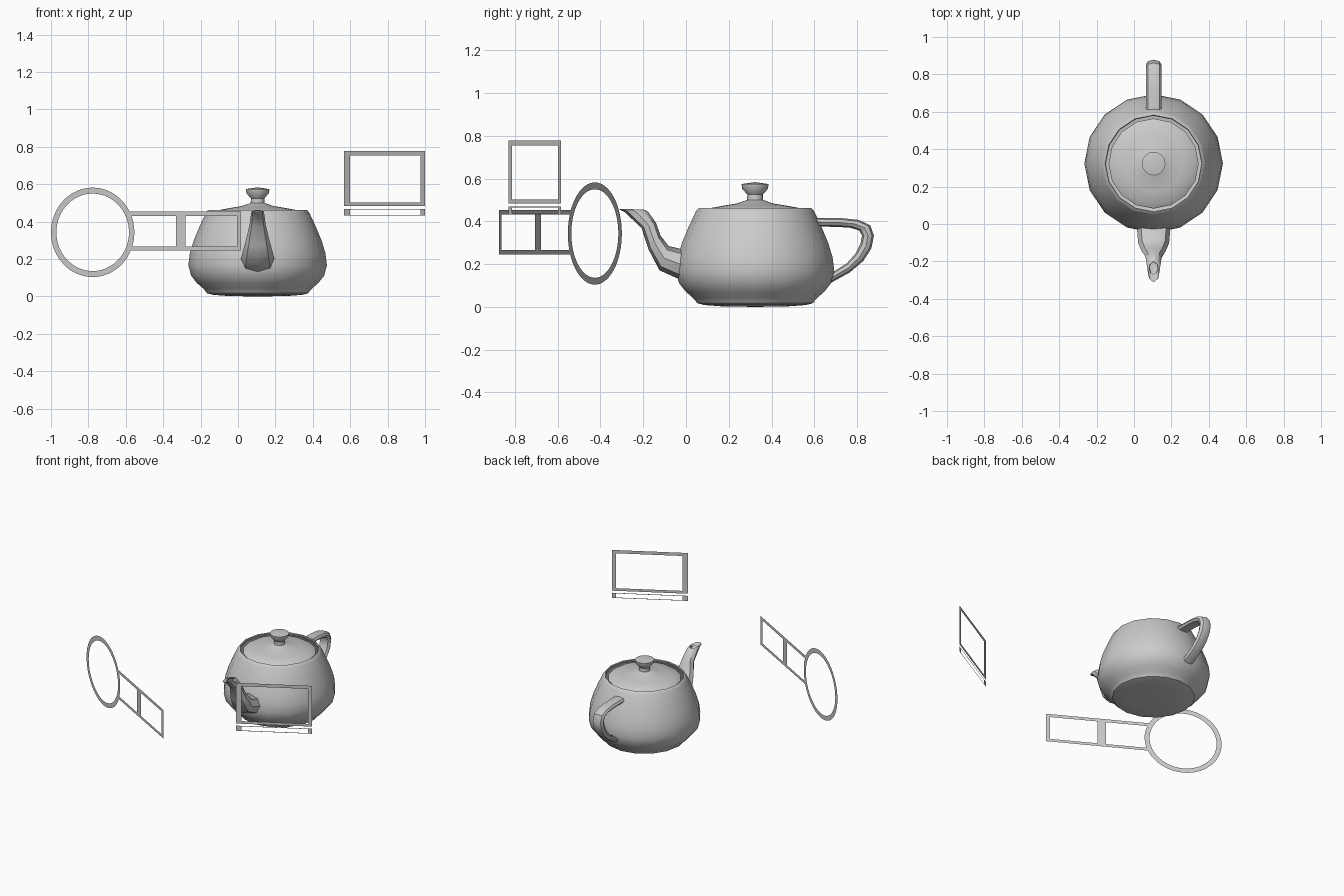
import bpy, bmesh, math

if "Cube" in bpy.data.objects:
    bpy.data.objects.remove(bpy.data.objects["Cube"])

S = 0.1852                 # size of one pot unit
CX, CY = 0.105, 0.323      # pot axis
STEPS = 4                  # segments per curve span


def bez(p, t):
    u = 1 - t
    w = (u**3, 3*u*u*t, 3*u*t*t, t**3)
    return tuple(sum(w[i]*p[i][k] for i in range(4)) for k in range(len(p[0])))


def spans(points):
    """Sample a chain of cubic spans."""
    out = [tuple(points[0])]
    for i in range(0, len(points) - 1, 3):
        out += [bez(points[i:i+4], j/STEPS) for j in range(1, STEPS + 1)]
    return out


def finish(name, verts, faces, smooth=True):
    me = bpy.data.meshes.new(name)
    me.from_pydata(verts, [], faces)
    bm = bmesh.new()
    bm.from_mesh(me)
    bmesh.ops.remove_doubles(bm, verts=bm.verts, dist=1e-5)
    if smooth:
        bmesh.ops.recalc_face_normals(bm, faces=bm.faces)
    bm.to_mesh(me)
    bm.free()
    ob = bpy.data.objects.new(name, me)
    bpy.context.collection.objects.link(ob)
    if smooth:
        bpy.ops.object.select_all(action='DESELECT')
        ob.select_set(True)
        bpy.context.view_layer.objects.active = ob
        bpy.ops.object.shade_smooth_by_angle(angle=math.radians(40))
    return ob


def pot(x, y, z):
    """Pot space (spout along +x) to world (spout towards the front)."""
    return (CX + S*y, CY - S*x, S*z)


def skin(name, rings):
    n = len(rings[0])
    verts = [v for r in rings for v in r]
    faces = [(i*n + j, i*n + (j+1) % n, (i+1)*n + (j+1) % n, (i+1)*n + j)
             for i in range(len(rings) - 1) for j in range(n)]
    return finish(name, verts, faces)


def lathe(name, profile):
    n = 4*STEPS
    skin(name, [[pot(r*math.cos(2*math.pi*k/n), r*math.sin(2*math.pi*k/n), z)
                 for k in range(n)] for r, z in spans(profile)])


def tube(name, stations):
    """Stations: inner x, z, outer x, z, half width of control box."""
    rings = []
    for ax, az, bx, bz, w in spans(stations):
        half = spans([(ax, 0, az), (ax, w, az), (bx, w, bz), (bx, 0, bz)])
        loop = half + [(x, -y, z) for x, y, z in half[-2:0:-1]]
        rings.append([pot(*p) for p in loop])
    skin(name, rings)


# Pot body: rim, wall and base
lathe("pot_body", [(1.4, 2.4), (1.3375, 2.53125), (1.4375, 2.53125), (1.5, 2.4),
                   (1.75, 1.875), (2, 1.35), (2, 0.9), (2, 0.45), (1.5, 0.225),
                   (1.5, 0.15), (1.5, 0.075), (1.425, 0), (0, 0)])
# Lid with knob
lathe("pot_lid", [(0, 3.15), (0.8, 3.15), (0, 2.85), (0.2, 2.7),
                  (0.4, 2.55), (1.3, 2.55), (1.3, 2.4)])
# Handle
tube("pot_handle", [(-1.6, 2.025, -1.5, 2.25, 0.3), (-2.3, 2.025, -2.5, 2.25, 0.3),
                    (-2.7, 2.025, -3, 2.25, 0.3), (-2.7, 1.8, -3, 1.8, 0.3),
                    (-2.7, 1.575, -3, 1.35, 0.3), (-2.5, 1.125, -2.65, 0.9375, 0.3),
                    (-2, 0.9, -1.9, 0.6, 0.3)])
# Spout with turned-in lip
tube("pot_spout", [(1.7, 1.425, 1.7, 0.6, 0.66), (2.6, 1.425, 3.1, 0.825, 0.66),
                   (2.3, 2.1, 2.4, 2.025, 0.25), (2.7, 2.4, 3.3, 2.4, 0.25),
                   (2.8, 2.475, 3.525, 2.49375, 0.25), (2.9, 2.475, 3.45, 2.5125, 0.15),
                   (2.8, 2.4, 3.2, 2.4, 0.15)])


# Flat outlines standing on two slanted vertical planes
def left_plane(x, z):
    return (x, -0.3 - 0.566*(x + 1), z)


def right_plane(x, z):
    return (x, -0.83 + 0.566*(x - 0.567), z)


def border(name, plane, outer, inner):
    """Flat band between two loops of (x, z)."""
    n = len(outer)
    verts = [plane(*p) for p in outer + inner]
    finish(name, verts, [(i, (i+1) % n, n + (i+1) % n, n + i) for i in range(n)], False)


def rect(x0, x1, z0, z1):
    return [(x0, z0), (x1, z0), (x1, z1), (x0, z1)]


def oval(cx, cz, rx, rz, n=64):
    return [(cx + rx*math.cos(2*math.pi*k/n), cz + rz*math.sin(2*math.pi*k/n))
            for k in range(n)]


# Round outline and its two tag windows
border("oval_ring", left_plane, oval(-0.777, 0.343, 0.223, 0.239),
       oval(-0.777, 0.343, 0.194, 0.207))
border("tag_frame_outer", left_plane, rect(-0.306, 0.016, 0.246, 0.453),
       rect(-0.281, -0.006, 0.266, 0.431))
strips = [rect(-0.578, -0.306, 0.246, 0.266), rect(-0.578, -0.306, 0.431, 0.453),
          rect(-0.331, -0.306, 0.266, 0.431)]
finish("tag_frame_inner", [left_plane(*p) for s in strips for p in s],
       [tuple(range(4*i, 4*i + 4)) for i in range(3)], False)

# Rectangular outline and the slim strip below it
border("screen_frame", right_plane, rect(0.567, 1.0, 0.484, 0.778),
       rect(0.598, 0.977, 0.503, 0.755))
border("base_strip", right_plane, rect(0.567, 1.0, 0.432, 0.469),
       rect(0.598, 0.977, 0.436, 0.465))
